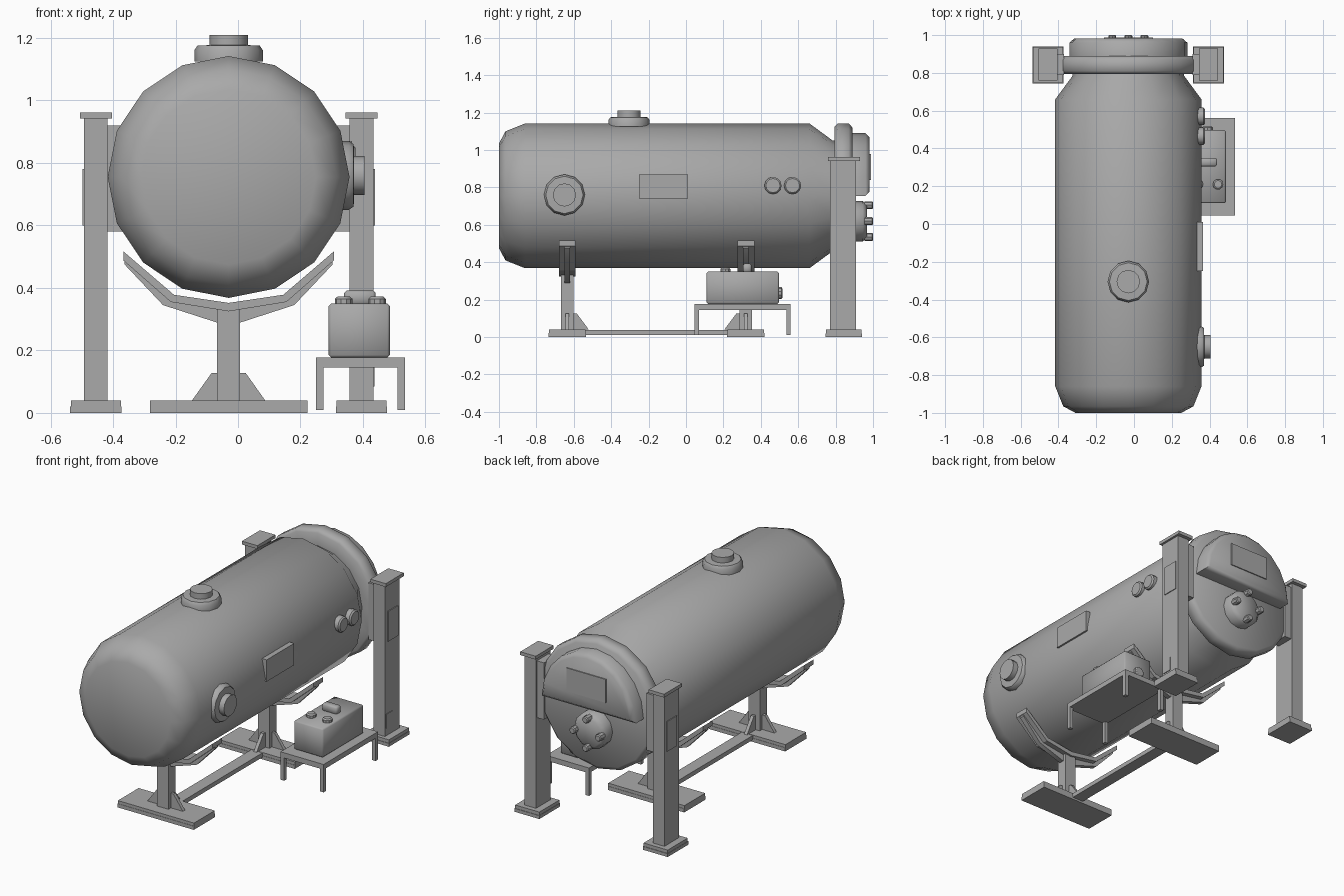
import bpy, bmesh, math
from mathutils import Matrix, Vector

if "Cube" in bpy.data.objects:
    bpy.data.objects.remove(bpy.data.objects["Cube"])

grey = bpy.data.materials.new("plain grey")
grey.use_nodes = True
GREY = (0.4, 0.4, 0.4, 1)
grey.diffuse_color = GREY
grey.node_tree.nodes["Principled BSDF"].inputs["Base Color"].default_value = GREY

CX, CZ, R = -0.03, 0.755, 0.387   # tank axis and radius


def finish(name, bm, smooth=35):
    bmesh.ops.recalc_face_normals(bm, faces=bm.faces)
    mesh = bpy.data.meshes.new(name)
    bm.to_mesh(mesh)
    bm.free()
    mesh.materials.append(grey)
    ob = bpy.data.objects.new(name, mesh)
    bpy.context.collection.objects.link(ob)
    bpy.ops.object.select_all(action="DESELECT")
    ob.select_set(True)
    bpy.context.view_layer.objects.active = ob
    bpy.ops.object.shade_smooth_by_angle(angle=math.radians(smooth))
    return ob


def box(name, x, y, z, bevel=0.0):
    """Box from (low, high) ranges."""
    bm = bmesh.new()
    bmesh.ops.create_cube(bm, size=1)
    for v in bm.verts:
        v.co = [(a + b) / 2 + c * (b - a) for (a, b), c in zip((x, y, z), v.co)]
    if bevel:
        bmesh.ops.bevel(bm, geom=bm.edges[:], offset=bevel, segments=1, affect="EDGES")
    return finish(name, bm, 50 if bevel else 30)


def lathe(name, centre, axis, profile, sides=16, smooth=35):
    """Turn (distance along axis, radius) rings around an axis."""
    bm = bmesh.new()
    axis = Vector(axis)
    side = Vector((0, 0, 1)) if abs(axis.z) < 0.5 else Vector((1, 0, 0))
    other = axis.cross(side)
    rings = []
    for d, r in profile:
        ring = []
        for i in range(sides):
            a = math.tau * i / sides
            ring.append(bm.verts.new(Vector(centre) + axis * d
                                     + (side * math.cos(a) + other * math.sin(a)) * r))
        rings.append(ring)
    for lo, hi in zip(rings, rings[1:]):
        for i in range(sides):
            j = (i + 1) % sides
            bm.faces.new((lo[i], lo[j], hi[j], hi[i]))
    bm.faces.new(rings[0])
    bm.faces.new(rings[-1])
    return finish(name, bm, smooth)


def prism(name, points, depth, place, bevel=0.0):
    """Extrude a 2D outline by depth; place maps (u, v, d) to a position."""
    bm = bmesh.new()
    lo = [bm.verts.new(place(u, v, depth[0])) for u, v in points]
    hi = [bm.verts.new(place(u, v, depth[1])) for u, v in points]
    bm.faces.new(lo)
    top = bm.faces.new(hi)
    for i in range(len(lo)):
        j = (i + 1) % len(lo)
        bm.faces.new((lo[i], lo[j], hi[j], hi[i]))
    if bevel:
        bmesh.ops.bevel(bm, geom=list(top.edges), offset=bevel, segments=1, affect="EDGES")
    return finish(name, bm, 50 if bevel else 30)


def in_xz(u, v, d):
    return (CX + u, d, v)


# Tank shell with domed front and tapered rear
lathe("tank_shell", (CX, 0, CZ), (0, 1, 0),
      [(-1, 0.28), (-0.965, 0.345), (-0.86, R), (0.66, R), (0.785, 0.295), (0.81, 0.295)],
      smooth=45)

# Rear door ring, half-round cover and cover plate
lathe("door_ring", (CX, 0, CZ), (0, 1, 0),
      [(0.795, 0.29), (0.795, 0.37), (0.81, R), (0.87, R), (0.89, 0.365)], smooth=50)
arc = [(0.312 * math.cos(math.pi * i / 10), CZ + 0.335 * math.sin(math.pi * i / 10))
       for i in range(11)]
prism("door_cover", arc, (0.88, 0.982), in_xz, 0.022)
box("door_plate", (CX - 0.13, CX + 0.13), (0.98, 0.988), (0.84, 0.98))

# Lower hatch with four bolts
lathe("hatch", (CX, 0, 0.62), (0, 1, 0),
      [(0.88, 0.108), (0.945, 0.108), (0.968, 0.085)], 12, 60)
for i in range(4):
    a = math.tau * i / 4
    lathe("hatch_bolt", (CX + 0.085 * math.cos(a), 0, 0.62 + 0.085 * math.sin(a)),
          (0, 1, 0), [(0.955, 0.021), (0.995, 0.021), (1.0, 0.016)], 8)

# Stepped ports on the top and the left side
port = [(0, 0.11), (0.035, 0.11), (0.05, 0.1), (0.052, 0.062), (0.085, 0.062)]
lathe("top_port", (CX, -0.305, 1.125), (0, 0, 1), port, 12, 50)
lathe("side_port", (0.32, -0.65, 0.76), (1, 0, 0), port, 12, 50)

# Side plate and twin gauges
box("side_plate", (0.325, 0.365), (-0.25, 0.01), (0.74, 0.87))
for y in (0.465, 0.57):
    lathe("gauge", (0.32, y, 0.81), (1, 0, 0), [(0, 0.046), (0.048, 0.046), (0.056, 0.038)], 12)

# Cradle supports; gussets face inward
half = [(0, 0.352), (0.175, 0.378), (0.337, 0.517)]
drop = [(0.337, 0.488), (0.185, 0.355), (0, 0.325)]
web = [(0, 0.34), (0.175, 0.36), (0.333, 0.50), (0.333, 0.475), (0.21, 0.345), (0.04, 0.29), (0, 0.29)]
for y, inward in ((-0.635, 1), (0.32, -1)):
    box("support_foot", (CX - 0.252, CX + 0.252), (y - 0.1, y + 0.1), (0, 0.022))
    box("support_foot_top", (CX - 0.252, CX + 0.252), (y - 0.098, y + 0.098), (0.022, 0.04))
    box("support_column", (CX - 0.037, CX + 0.037), (y - 0.033, y + 0.033), (0.04, 0.345))
    for s in (1, -1):
        def mirrored(u, v, d, s=s):
            return (CX + s * u, d, v)
        prism("cradle_strip", half + drop, (y - 0.045, y + 0.045), mirrored)
        prism("cradle_web", web, (y - 0.015, y + 0.015), mirrored)
        prism("side_gusset", [(0.03, 0.04), (0.117, 0.04), (0.055, 0.127), (0.03, 0.127)],
              (y - 0.01, y + 0.01), mirrored)
    prism("inner_gusset", [(0.03, 0.04), (0.115, 0.04), (0.05, 0.127), (0.03, 0.127)],
          (-0.01, 0.01), lambda u, v, d: (CX + d, y + inward * u, v))
box("base_beam", (CX - 0.037, CX + 0.037), (-0.6, 0.29), (0.012, 0.038))

# Lift posts at both sides of the door
for s, side in ((1, "left"), (-1, "right")):
    def span(a, b):
        return tuple(sorted((CX + s * a, CX + s * b)))
    box(side + "_post_foot", span(0.343, 0.507), (0.745, 0.94), (0, 0.02))
    box(side + "_post_foot_top", span(0.345, 0.505), (0.748, 0.937), (0.02, 0.04))
    box(side + "_post", span(0.387, 0.463), (0.77, 0.908), (0.04, 0.945))
    box(side + "_post_cap", span(0.374, 0.476), (0.76, 0.93), (0.942, 0.962))
    box(side + "_post_panel", span(0.46, 0.468), (0.795, 0.89), (0.6, 0.78))
    box(side + "_bracket", span(0.34, 0.39), (0.79, 0.9), (0.58, 0.92))
box("post_switch", (0.43, 0.437), (0.78, 0.84), (0.085, 0.17))

# Small table
box("table_top", (0.25, 0.535), (0.045, 0.56), (0.146, 0.177))
for x in (0.25, 0.511):
    for y in (0.045, 0.536):
        box("table_leg", (x, x + 0.024), (y, y + 0.024), (0.01, 0.15))

# Pump unit on the table
box("pump_body", (0.29, 0.486), (0.11, 0.497), (0.177, 0.35), 0.008)
for x in (0.338, 0.445):
    lathe("pump_knob", (x, 0.21, 0.345), (0, 0, 1), [(0, 0.028), (0.02, 0.028), (0.027, 0.02)], 10)
box("pump_handle", (0.34, 0.44), (0.305, 0.35), (0.345, 0.392), 0.008)
lathe("pump_outlet", (0.388, 0.49, 0.235), (0, 1, 0), [(0, 0.032), (0.02, 0.032), (0.025, 0.025)], 10)
